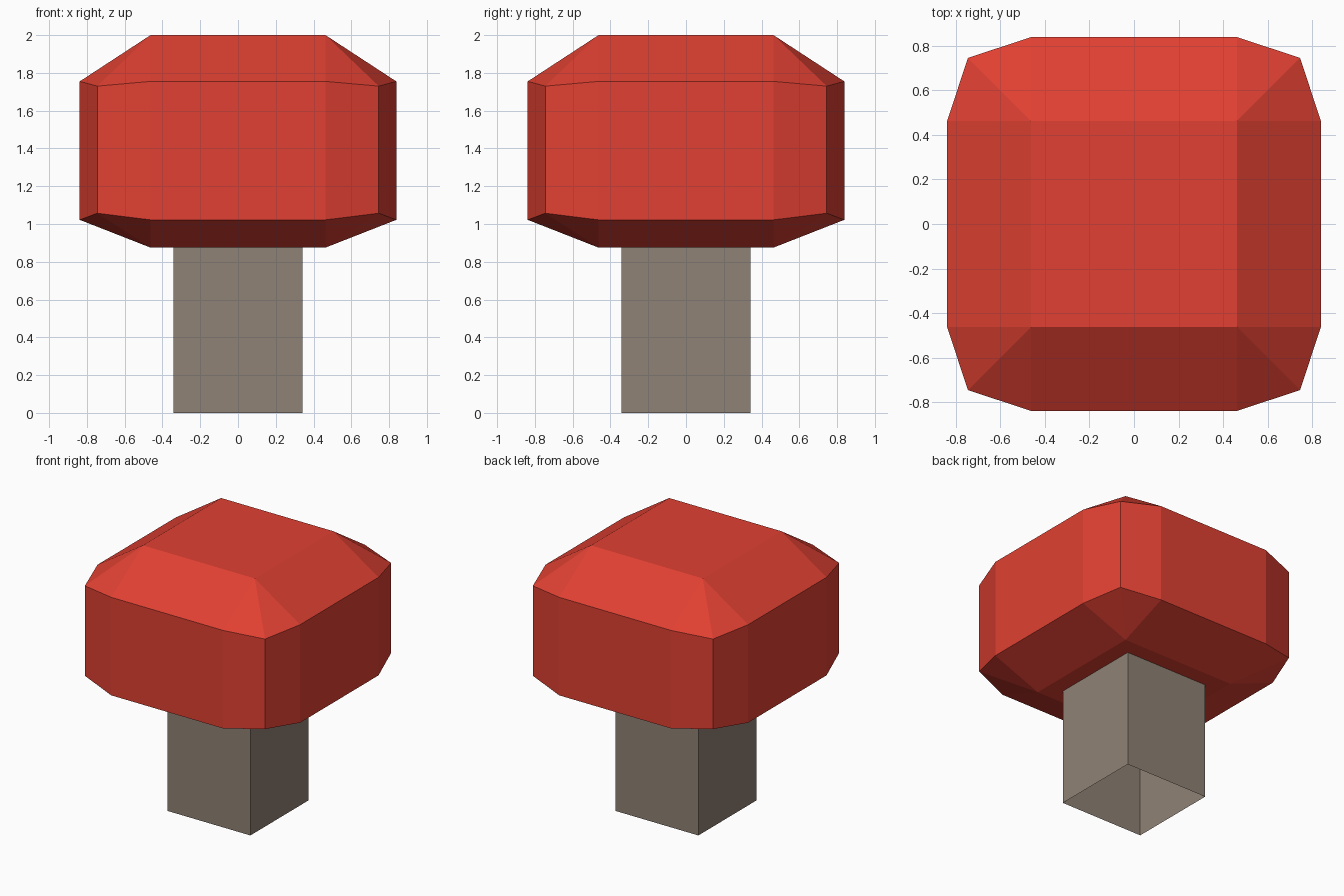
import bpy, bmesh

if "Cube" in bpy.data.objects:
    bpy.data.objects.remove(bpy.data.objects["Cube"])


def material(name, rgb):
    m = bpy.data.materials.new(name)
    m.diffuse_color = (*rgb, 1.0)
    m.use_nodes = True
    m.node_tree.nodes["Principled BSDF"].inputs["Base Color"].default_value = m.diffuse_color
    return m


def make_object(name, bm, mat):
    mesh = bpy.data.meshes.new(name)
    bm.to_mesh(mesh)
    bm.free()
    mesh.materials.append(mat)
    obj = bpy.data.objects.new(name, mesh)
    bpy.context.collection.objects.link(obj)
    return obj


def four_turns(bm, points):
    """Repeat points around z in four quarter turns."""
    verts = []
    for _ in range(4):
        verts += [bm.verts.new(p) for p in points]
        points = [(-y, x, z) for x, y, z in points]
    return verts


red = material("cap red", (0.745, 0.051, 0.032))
taupe = material("stem taupe", (0.275, 0.223, 0.178))

# Cap: flat squares above and below, joined by two twelve-point rings
INNER, OUTER, CORNER = 0.463, 0.838, 0.745


def cap_ring(bm, z, corner_z):
    return four_turns(bm, [(OUTER, -INNER, z), (OUTER, INNER, z),
                           (CORNER, CORNER, corner_z)])


bm = bmesh.new()
upper = cap_ring(bm, 1.755, 1.73)
lower = cap_ring(bm, 1.022, 1.057)
for i in range(12):
    j = (i + 1) % 12
    bm.faces.new((lower[i], lower[j], upper[j], upper[i]))

# Sloping shoulders, with each corner split along its diagonal
for ring, z in ((upper, 2.0), (lower, 0.875)):
    square = four_turns(bm, [(INNER, INNER, z)])
    bm.faces.new(square)
    for k in range(4):
        a, b, c = ring[3 * k:3 * k + 3]
        d = ring[(3 * k + 3) % 12]
        s, previous = square[k], square[k - 1]
        bm.faces.new((a, b, s, previous))
        bm.faces.new((b, c, s))
        bm.faces.new((c, d, s))
bmesh.ops.recalc_face_normals(bm, faces=bm.faces)
make_object("mushroom_cap", bm, red)

# Stem: square tube, open at the bottom
bm = bmesh.new()
HALF = 0.342
base = four_turns(bm, [(HALF, HALF, 0.0)])
top = four_turns(bm, [(HALF, HALF, 0.875)])
for k in range(4):
    n = (k + 1) % 4
    bm.faces.new((base[k], base[n], top[n], top[k]))
make_object("mushroom_stem", bm, taupe)
